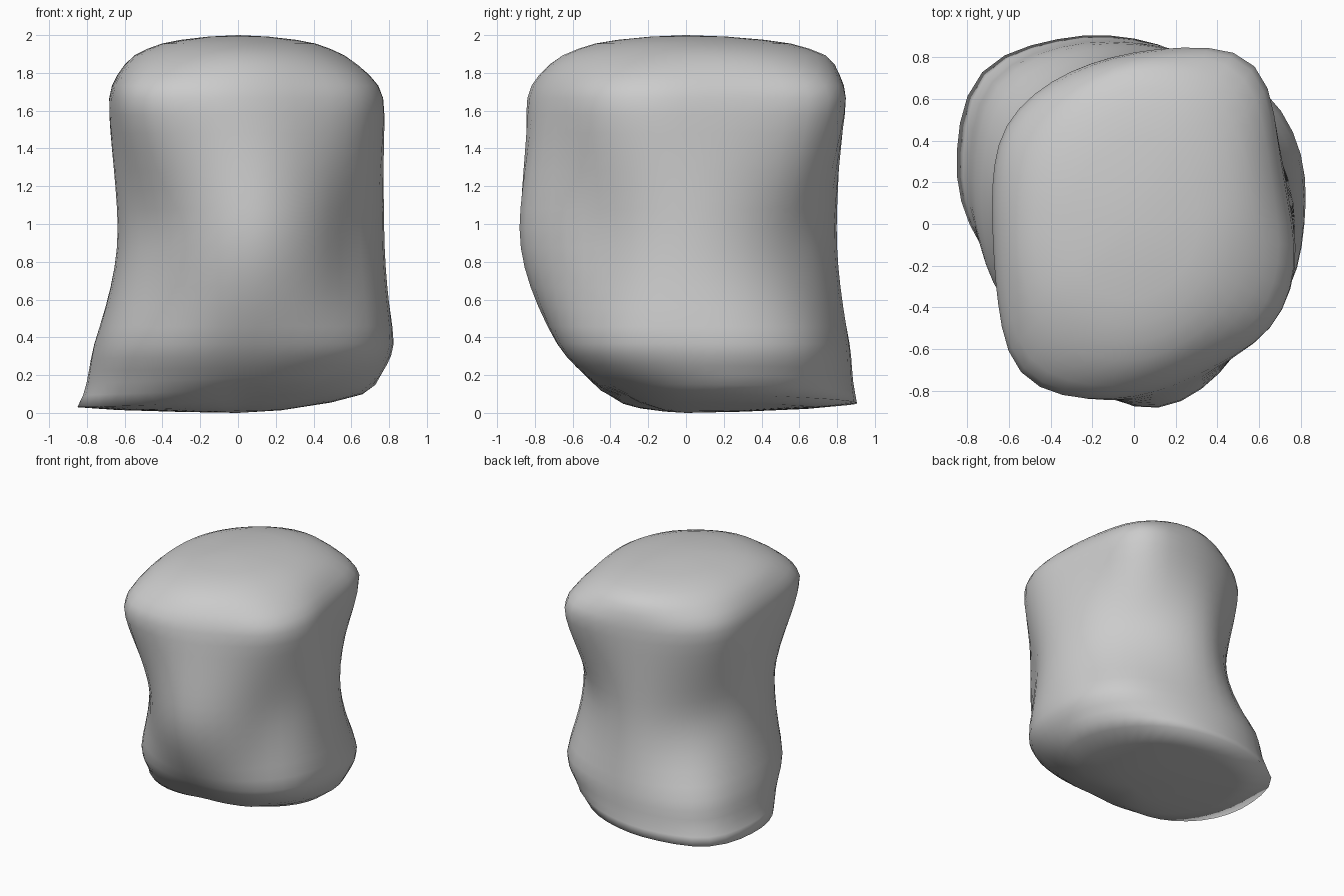
import bpy, bmesh, math

if "Cube" in bpy.data.objects:
    bpy.data.objects.remove(bpy.data.objects["Cube"])

# Key cross-sections: (start angle, radii every 22.5 degrees from there)
FOOT = (0, [.64, .70, .76, .83, .89, .96, 1.03, .92, .79, .63, .47, .36, .31, .34, .43, .54])
LOWER = (0, [.83, .89, .92, .87, .87, .92, .96, .83, .76, .75, .725, .70, .675, .73, .79, .83])
WAIST = (6, [.78, .77, .75, .78, .805, .73, .67, .65, .635, .65, .685, .80, .91, .84, .74, .77])
UPPER = (8.5, [.75, .81, 1.0, .88, .81, .80, .79, .71, .69, .77, .935, .88, .815, .79, .845, .81])
CROWN = (0, [.57, .60, .68, .77, .77, .70, .63, .58, .56, .59, .65, .67, .67, .63, .60, .57])
SEGS = 48


def radius(section, i):
    """Smooth (Catmull-Rom) radius at segment i of a section."""
    start, r = section
    f = (i / SEGS - start / 360) * len(r)
    k = math.floor(f)
    t = f - k
    a, b, c, d = (r[(k + j) % len(r)] for j in (-1, 0, 1, 2))
    return b + .5 * t * (c - a + t * (2*a - 5*b + 4*c - d + t * (3*(b - c) + d - a)))


# Rings as (height, section A, section B, blend, scale)
rings = [(.005, FOOT, FOOT, 0, .35), (.015, FOOT, FOOT, 0, .75), (.03, FOOT, FOOT, 0, 1)]


def blend(z0, z1, A, B, steps, ease):
    """Add rings that morph section A into section B."""
    for n in range(1, steps + 1):
        t = n / steps
        rings.append((z0 + (z1 - z0) * t, A, B, ease(t), 1))


blend(.03, .35, FOOT, LOWER, 5, lambda t: t ** .6)
blend(.35, .98, LOWER, WAIST, 6, lambda t: math.sin(t * math.pi / 2))
blend(.98, 1.68, WAIST, UPPER, 7, lambda t: .6 * t + .4 * t * t * (3 - 2 * t))
blend(1.68, 1.9, UPPER, CROWN, 4, lambda t: t ** 1.5)
for z, s in [(1.93, .86), (1.955, .72), (1.975, .54), (1.992, .28)]:
    rings.append((z, CROWN, CROWN, 0, s))

# Loft the rings into one closed, twisted block
bm = bmesh.new()
loops = []
for z, A, B, t, s in rings:
    loop = []
    for i in range(SEGS):
        r = s * (radius(A, i) * (1 - t) + radius(B, i) * t)
        a = 2 * math.pi * i / SEGS
        # the underside rises away from the sharp back-left toe
        lift = .04 * (1 + math.cos(a + .25)) * max(0, 1 - z / .35) * s * s
        loop.append(bm.verts.new((r * math.cos(a), r * math.sin(a), z + lift)))
    loops.append(loop)
for lo, hi in zip(loops, loops[1:]):
    for i in range(SEGS):
        j = (i + 1) % SEGS
        bm.faces.new((lo[i], lo[j], hi[j], hi[i]))
for loop, z in ((loops[0], 0), (loops[-1], 2)):
    tip = bm.verts.new((0, 0, z))
    for i in range(SEGS):
        bm.faces.new((loop[i], loop[(i + 1) % SEGS], tip))

# Soften the creases between the sections
for _ in range(3):
    bmesh.ops.smooth_vert(bm, verts=[v for v in bm.verts if .15 < v.co.z < 1.94], factor=.5,
                          use_axis_x=True, use_axis_y=True, use_axis_z=True)
bmesh.ops.recalc_face_normals(bm, faces=bm.faces)
for f in bm.faces:
    f.smooth = True

mesh = bpy.data.meshes.new("rounded_rock")
bm.to_mesh(mesh)
bm.free()
rock = bpy.data.objects.new("rounded_rock", mesh)
bpy.context.collection.objects.link(rock)
